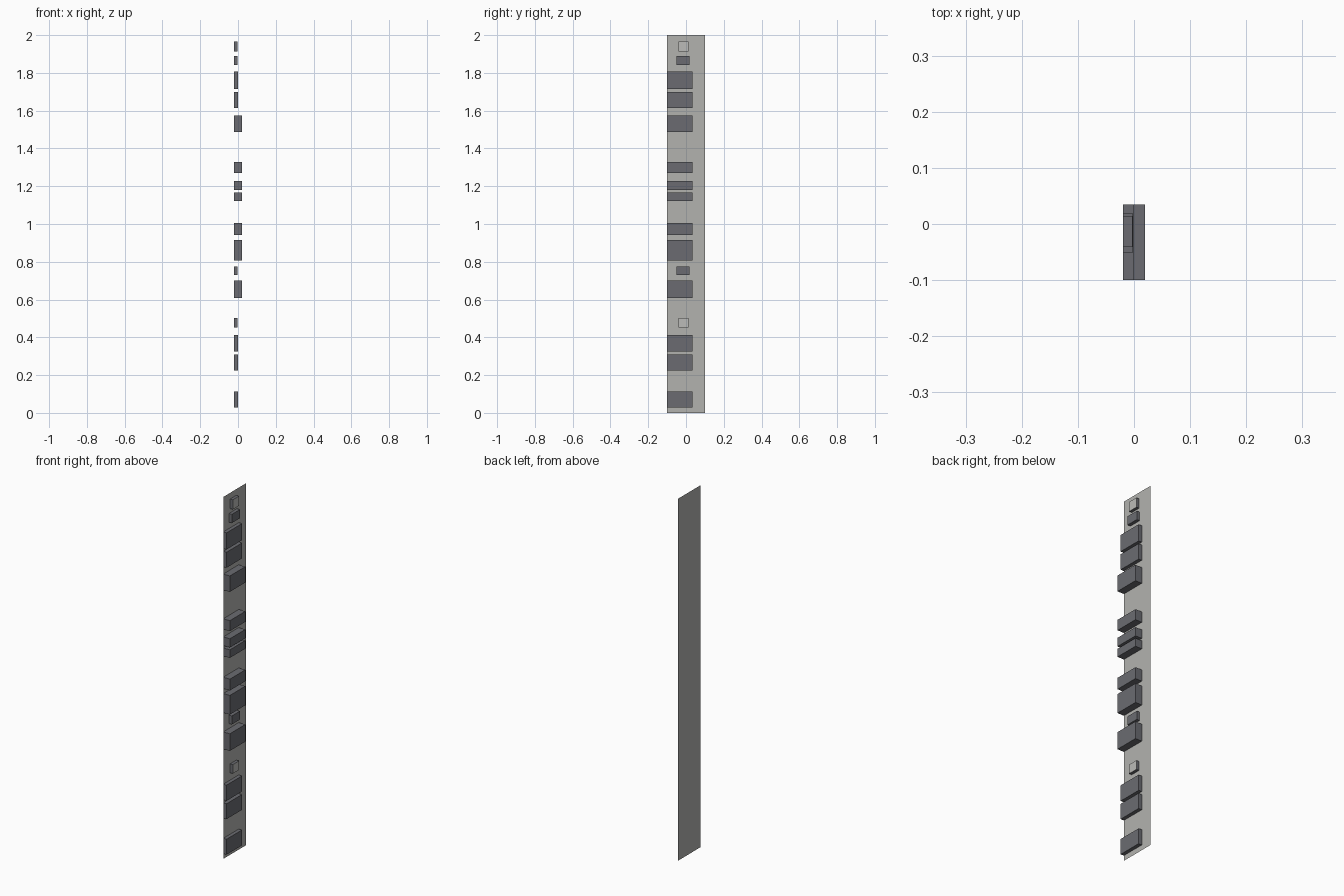
import bpy, bmesh

if "Cube" in bpy.data.objects:
    bpy.data.objects.remove(bpy.data.objects["Cube"])


def material(name, rgb):
    m = bpy.data.materials.new(name)
    m.diffuse_color = (*rgb, 1)
    m.use_nodes = True
    m.node_tree.nodes["Principled BSDF"].inputs["Base Color"].default_value = m.diffuse_color
    return m


panel_grey = material("panel grey", (0.45, 0.45, 0.43))
slate = material("slate grey", (0.145, 0.148, 0.165))
light_grey = material("light grey", (0.50, 0.50, 0.48))

BACK = -0.02


def finish(name, bm, mats):
    me = bpy.data.meshes.new(name)
    bm.to_mesh(me)
    bm.free()
    for m in mats:
        me.materials.append(m)
    ob = bpy.data.objects.new(name, me)
    bpy.context.collection.objects.link(ob)
    return ob


def block(name, x1, y0, y1, z0, z1, cap=None):
    """Box standing on the panel, optionally with a differently coloured front."""
    bm = bmesh.new()
    bmesh.ops.create_cube(bm, size=1)
    for v in bm.verts:
        v.co.x = x1 if v.co.x > 0 else BACK
        v.co.y = y1 if v.co.y > 0 else y0
        v.co.z = z1 if v.co.z > 0 else z0
    bm.normal_update()
    # the panel hides the rear face
    bmesh.ops.delete(bm, geom=[f for f in bm.faces if f.normal.x < -0.5],
                     context='FACES_ONLY')
    if cap:
        for f in bm.faces:
            f.material_index = 1 if f.normal.x > 0.5 else 0
    return finish(name, bm, [slate, cap] if cap else [slate])


# thin upright panel, one sheet facing +x
bm = bmesh.new()
bm.faces.new([bm.verts.new((BACK, y, z)) for y, z in
              ((-0.1, 0), (0.1, 0), (0.1, 2), (-0.1, 2))])
finish("panel", bm, [panel_grey])

# shallow wide blocks
for z0, z1 in ((1.715, 1.807), (1.614, 1.70), (0.326, 0.413),
               (0.225, 0.31), (0.029, 0.114)):
    block("shallow_block", 0.0, -0.1, 0.035, z0, z1)

# deep wide blocks
for z0, z1 in ((1.486, 1.574), (1.269, 1.327), (1.179, 1.227), (1.121, 1.166),
               (0.941, 1.004), (0.808, 0.914), (0.607, 0.702)):
    block("deep_block", 0.02, -0.1, 0.035, z0, z1)

# small knobs
for z0, z1 in ((1.842, 1.89), (0.729, 0.776)):
    block("small_block", -0.002, -0.051, 0.019, z0, z1)

# small buttons with a light face
for z0, z1 in ((1.913, 1.966), (0.453, 0.503)):
    block("button", -0.003, -0.041, 0.014, z0, z1, light_grey)
